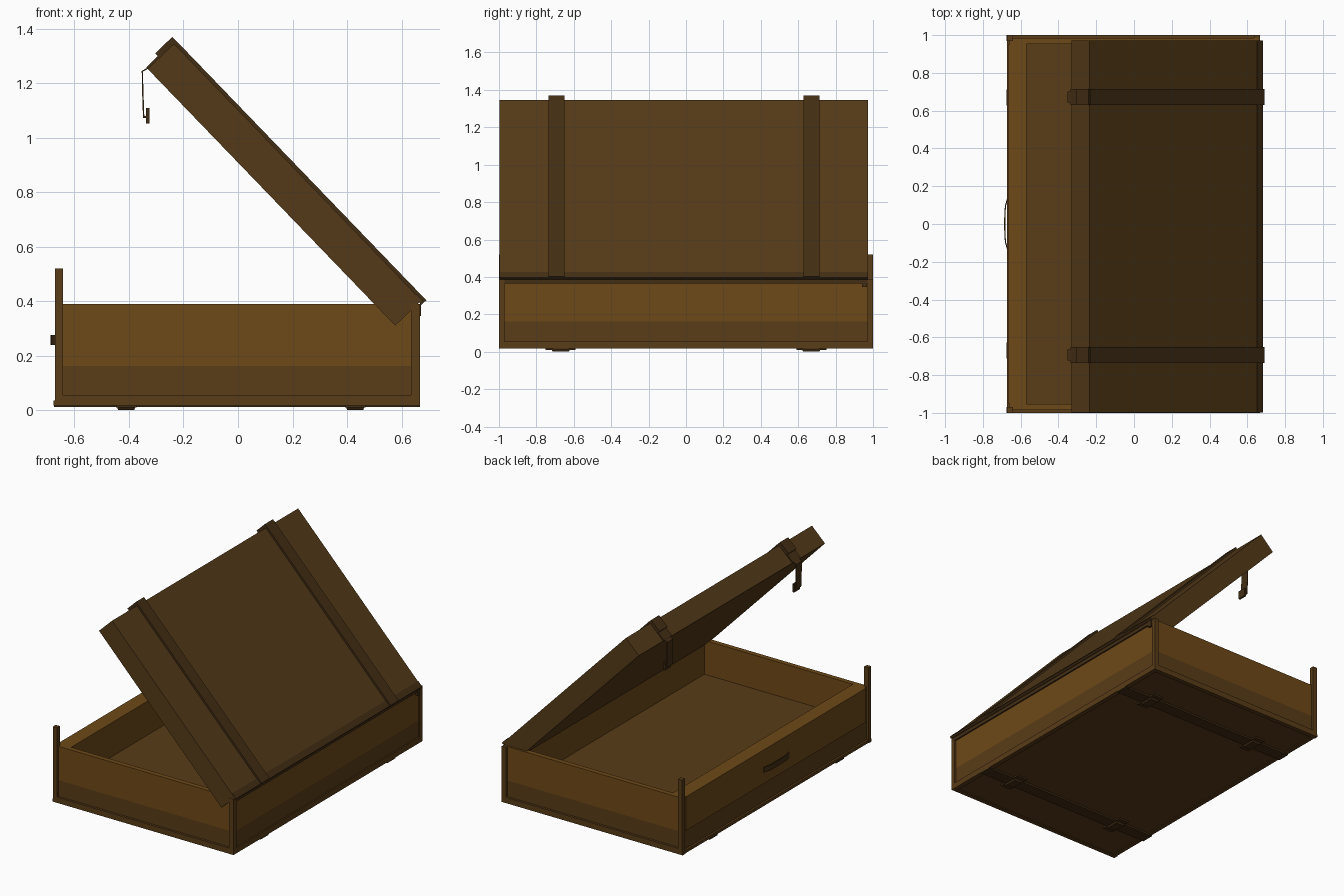
import bpy, bmesh, math
from mathutils import Matrix, Vector

if "Cube" in bpy.data.objects:
    bpy.data.objects.remove(bpy.data.objects["Cube"])


def material(name, r, g, b):
    m = bpy.data.materials.new(name)
    m.diffuse_color = (r, g, b, 1)
    m.use_nodes = True
    m.node_tree.nodes["Principled BSDF"].inputs["Base Color"].default_value = m.diffuse_color
    return m


LIGHT = material("light_wood", 0.155, 0.066, 0.009)
WOOD = material("wood", 0.100, 0.045, 0.009)
LID = material("lid_wood", 0.090, 0.042, 0.009)
DARK = material("dark_strap", 0.055, 0.027, 0.007)


def box(name, x, y, z, mat, frame=None, taper=1.0):
    """Box from (min, max) ranges; taper scales the lower face, frame is an optional transform."""
    bm = bmesh.new()
    bmesh.ops.create_cube(bm, size=1)
    for v in bm.verts:
        if v.co.z < 0:
            v.co.x *= taper
            v.co.y *= taper
        v.co = Vector([sum(r) / 2 + c * (r[1] - r[0]) for r, c in zip((x, y, z), v.co)])
    return finish(name, bm, mat, frame)


def finish(name, bm, mat, frame=None):
    me = bpy.data.meshes.new(name)
    bmesh.ops.recalc_face_normals(bm, faces=bm.faces[:])
    bm.to_mesh(me)
    bm.free()
    me.materials.append(mat)
    ob = bpy.data.objects.new(name, me)
    if frame:
        ob.matrix_world = frame
    bpy.context.collection.objects.link(ob)
    return ob


def strip(name, pairs, thick, mat):
    """Thin bent strip through pairs of points, given thickness by a modifier."""
    bm = bmesh.new()
    rows = [[bm.verts.new(p) for p in pair] for pair in pairs]
    for a, b in zip(rows, rows[1:]):
        bm.faces.new((a[0], a[1], b[1], b[0]))
    ob = finish(name, bm, mat)
    s = ob.modifiers.new("thickness", 'SOLIDIFY')
    s.thickness = thick
    s.offset = 0


# Tray: thick bottom, light walls around the cavity
PX, PY = 0.658, 0.985
box("tray_bottom", (-PX, PX), (-PY, PY), (0.022, 0.163), WOOD)
for s, n in ((-1, "front"), (1, "back")):
    box(n + "_end_wall", (-PX, PX), sorted((s * 0.952, s * PY)), (0.163, 0.39), LIGHT)
box("left_wall", (-0.668, -0.57), (-0.952, 0.952), (0.163, 0.39), LIGHT)
box("right_wall", (0.53, PX), (-0.952, 0.952), (0.163, 0.385), LIGHT)

# Frame rails and corner posts; the posts on the left stand proud
for s, n in ((-1, "front"), (1, "back")):
    yr = sorted((s * 0.97, s * 1.0))
    box(n + "_bottom_rail", (-0.67, 0.667), yr, (0.017, 0.055), WOOD)
    box(n + "_tall_post", (-0.672, -0.641), yr, (0.017, 0.52), WOOD)
    box(n + "_short_post", (0.635, 0.667), yr, (0.017, 0.389), WOOD)
    box(n + "_post_foot", (-0.676, -0.64), yr, (0.017, 0.036), WOOD)
box("right_bottom_rail", (0.635, 0.667), (-0.99, 0.99), (0.017, 0.055), WOOD)
box("right_top_rail", (0.635, 0.667), (-0.99, 0.99), (0.365, 0.388), DARK)
box("left_bottom_rail", (-0.672, -0.64), (-0.99, 0.99), (0.017, 0.036), WOOD)

# Straps and feet below
for y in (-0.67, 0.67):
    box("under_strap", (-0.674, 0.667), (y - 0.042, y + 0.042), (0.011, 0.022), DARK)
    for x in (-0.41, 0.43):
        box("foot_plate", (x - 0.038, x + 0.038), (y - 0.08, y + 0.08), (0.010, 0.0205), DARK)
        box("foot", (x - 0.034, x + 0.034), (y - 0.05, y + 0.05), (0.0, 0.012), DARK, taper=0.85)

# Carrying handle: shallow bow on the left side
bow = [i / 4 - 1 for i in range(9)]
strip("handle", [[(-0.669 - 0.015 * (1 - t ** 4), 0.135 * t, z) for z in (0.24, 0.276)]
                 for t in bow], 0.006, DARK)

# Open lid: local x runs from hinge to free edge, local z points outward
u, n = Vector((-0.694, 0, 0.720)), Vector((0.720, 0, 0.694))
F = Matrix((u, n.cross(u), n)).transposed().to_4x4()
F.translation = Vector((0.673, -0.013, 0.403))
L, T, W = 1.308, 0.134, 0.985
box("lid", (0, L), (-W, W), (-T, 0), LID, F)
box("lid_hinge_rail", (-0.012, 0.03), (-W, W), (-0.012, 0.004), DARK, F)
box("hinge_pin", (0.655, 0.672), (0.94, 0.968), (0.345, 0.389), DARK)

# Lid straps with end wraps, buckles and hanging latches (local y is flipped)
for y in (-0.693, 0.672):
    q = 0.0425
    c = -(y + 0.013)
    side = (c - q, c + q)
    box("lid_strap", (-0.012, L + 0.008), side, (0, 0.013), DARK, F)
    box("strap_end_wrap", (L, L + 0.008), side, (-T, 0.008), DARK, F)
    box("buckle", (L + 0.008, L + 0.022), side, (-0.075, 0.012), DARK, F)
    a, b = y - q * 0.7, y + q * 0.7
    strip("latch", [[(x, a, z), (x, b, z)] for x, z in
                    ((-0.325, 1.258), (-0.351, 1.243), (-0.349, 1.16), (-0.346, 1.075))],
          0.005, DARK)
    box("latch_hook", (-0.337, -0.325), (a, b), (1.052, 1.108), DARK)
    box("latch_bend", (-0.348, -0.330), (a, b), (1.072, 1.080), DARK)
